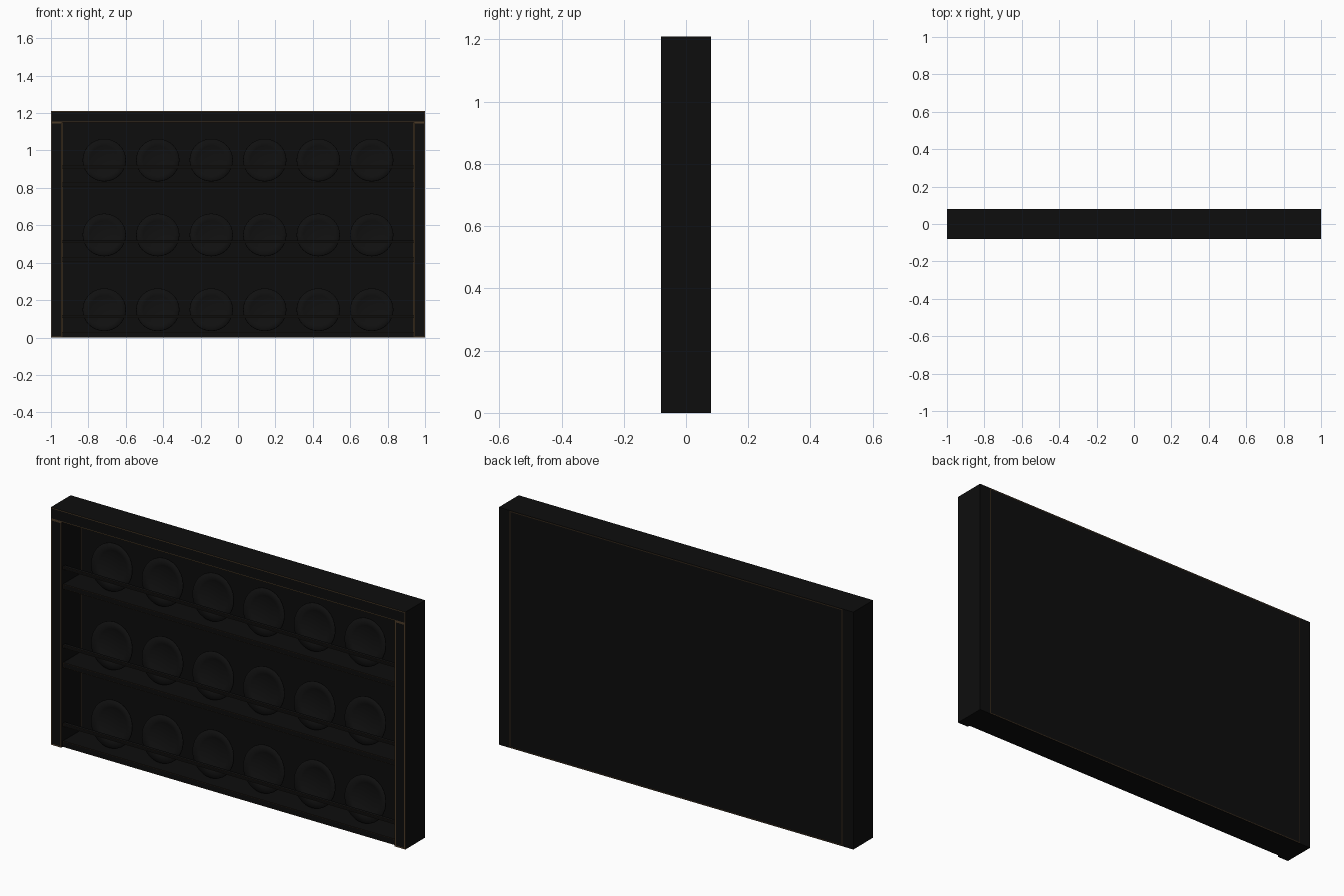
import bpy, bmesh, math
from mathutils import Matrix

if "Cube" in bpy.data.objects:
    bpy.data.objects.remove(bpy.data.objects["Cube"])


def material(name, rgb):
    m = bpy.data.materials.new(name)
    m.diffuse_color = (*rgb, 1)
    m.use_nodes = True
    m.node_tree.nodes["Principled BSDF"].inputs["Base Color"].default_value = m.diffuse_color
    return m


BLACK = material("black_wood", (0.004, 0.004, 0.004))
EDGE = material("worn_edge", (0.07, 0.043, 0.02))
FAINT = material("faint_edge", (0.03, 0.019, 0.01))
GLAZE = material("dark_glaze", (0.005, 0.005, 0.005))


def finish(name, bm, mats):
    me = bpy.data.meshes.new(name)
    bm.to_mesh(me)
    bm.free()
    for m in mats:
        me.materials.append(m)
    ob = bpy.data.objects.new(name, me)
    bpy.context.collection.objects.link(ob)
    return ob


def board(name, lo, hi, border, edge=EDGE, sides=(-1,)):
    """Box whose front (-1) and/or back (1) face carries a worn border."""
    bm = bmesh.new()
    bmesh.ops.create_cube(bm, size=1)
    for v in bm.verts:
        v.co = [a + (c + 0.5) * (b - a) for a, b, c in zip(lo, hi, v.co)]
    bm.normal_update()
    faces = [f for f in bm.faces if any(f.normal.y * s > 0.9 for s in sides)]
    rim = bmesh.ops.inset_individual(bm, faces=faces, thickness=border)["faces"]
    for f in rim:
        f.material_index = 1
    return finish(name, bm, [BLACK, edge])


# Carcass: top board, two sides, thin back
board("top_board", (-1, -0.08, 1.15), (1, 0.08, 1.21), 0.007)
for s, label in ((-1, "left"), (1, "right")):
    x0, x1 = sorted((s * 0.94, s))
    board(f"{label}_side", (x0, -0.08, 0), (x1, 0.08, 1.15), 0.009)
board("back_panel", (-0.94, 0.074, 0.001), (0.94, 0.0805, 1.209), 0.008, FAINT, (-1, 1))

# Plate: lathe profile (radius, depth), front towards -y
PROFILE = [(0, -0.004), (0.065, -0.004), (0.078, -0.010), (0.115, -0.018),
           (0.116, -0.014), (0.080, -0.004), (0.066, 0.004), (0, 0.004)]


def plate(name, x, z):
    bm = bmesh.new()
    vs = [bm.verts.new((r, y, 0)) for r, y in PROFILE]
    es = [bm.edges.new(p) for p in zip(vs, vs[1:])]
    bmesh.ops.spin(bm, geom=vs + es, cent=(0, 0, 0), axis=(0, 1, 0),
                   angle=math.tau, steps=32)
    bmesh.ops.remove_doubles(bm, verts=bm.verts, dist=1e-5)
    bmesh.ops.recalc_face_normals(bm, faces=bm.faces)
    for f in bm.faces:
        f.smooth = True
    ob = finish(name, bm, [GLAZE])
    ob.matrix_world = Matrix.Translation((x, 0.02, z)) @ Matrix.Rotation(math.radians(-10), 4, 'X')


# Shelves, retaining rails and rows of plates
for i, (z0, z1) in enumerate(((0, 0.03), (0.405, 0.43), (0.805, 0.83))):
    board(f"shelf_{i + 1}", (-0.94, -0.068, z0), (0.94, 0.08, z1), 0.004, FAINT)
    rail = 0.105 + 0.4 * i
    board(f"rail_{i + 1}", (-0.94, -0.068, rail), (0.94, -0.05, rail + 0.015), 0.003, FAINT)
    for j in range(6):
        plate(f"plate_{i + 1}_{j + 1}", (j - 2.5) * 0.286, z1 + 0.116)
